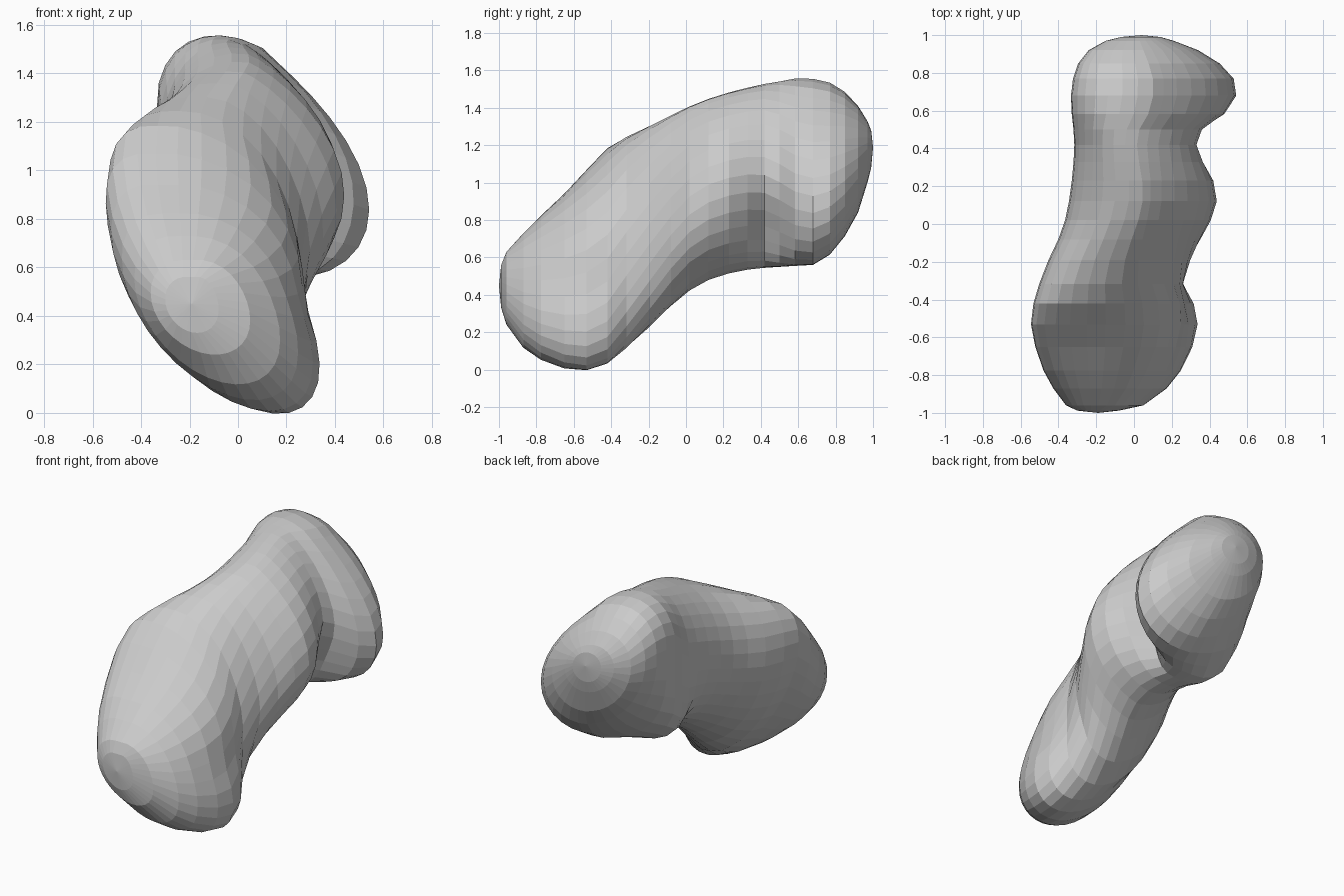
import bpy, bmesh
from math import cos, sin, pi, sqrt, exp, radians

if "Cube" in bpy.data.objects:
    bpy.data.objects.remove(bpy.data.objects["Cube"])

# Lofted stations along the body: y, (x min, x max), (z min, z max), slant
STATIONS = [
    (-.988, -.30, -.08, .33, .56, -.2), (-.96, -.36, .05, .24, .63, -.3),
    (-.87, -.43, .18, .11, .73, -.42), (-.78, -.48, .25, .05, .82, -.5),
    (-.65, -.525, .315, .002, .94, -.57), (-.53, -.55, .345, -.01, 1.07, -.62),
    (-.42, -.535, .33, .025, 1.19, -.62), (-.32, -.505, .285, .11, 1.245, -.5),
    (-.19, -.455, .31, .23, 1.305, -.36), (-.08, -.40, .355, .34, 1.36, -.25),
    (.02, -.365, .41, .425, 1.41, -.17), (.12, -.345, .445, .48, 1.45, -.14),
    (.23, -.33, .425, .515, 1.485, -.14), (.33, -.32, .375, .535, 1.51, -.15),
    (.42, -.315, .345, .545, 1.53, -.18), (.50, -.32, .37, .55, 1.545, -.28),
    (.58, -.33, .49, .555, 1.56, -.4), (.68, -.335, .55, .555, 1.56, -.45),
    (.77, -.325, .535, .61, 1.54, -.45), (.85, -.30, .46, .71, 1.49, -.42),
    (.92, -.24, .34, .84, 1.41, -.36), (.97, -.15, .21, 1.0, 1.33, -.3),
    (.99, -.07, .14, 1.08, 1.28, -.2),
]
SEGMENTS = 32


def bump(v, centre, width):
    return exp(-((v - centre) / width) ** 2)


def section(y, x0, x1, z0, z1, slant):
    """Slanted oval fitted to its bounding box, with local swellings and the fold."""
    cx, a, cz, b = (x0 + x1) / 2, (x1 - x0) / 2, (z0 + z1) / 2, (z1 - z0) / 2
    pts = []
    for i in range(SEGMENTS):
        t = 2 * pi * i / SEGMENTS
        c = cos(t)
        # side bulge and rear lobe are pointed towards the right
        point = 1 + .5 * bump(y, .12, .22) + .35 * bump(y, .7, .2)
        x = cx + a * (c ** point if c > 0 else c)
        z = cz + b * (slant * c + sqrt(1 - slant ** 2) * sin(t))
        # full lower left edge of the rear half
        low = .15 * bump(y, .56, .2) * bump(t, radians(237), radians(38))
        # full upper shoulders of the front half
        right = .10 * bump(y, -.52, .35) * bump(t, radians(70), radians(40))
        left = .012 * bump(y, -.65, .25) * bump(t, radians(150), radians(30))
        x += -.85 * low + .75 * right - .7 * left
        z += -.5 * low + .65 * right + .7 * left
        x, z = min(max(x, x0), x1), min(max(z, z0), z1)
        # fold between bulge and lobe, hollow under the bulge and above the tip
        if x > 0:
            k = min(1, x / .2)
            x -= k * .13 * bump(y, .43, .085) * bump(z, .74, .19)
            x -= k * .05 * bump(y, -.2, .13) * bump(z, .42, .17)
            x -= k * .045 * bump(y, -.5, .2) * bump(z, .45, .15)
        pts.append((x, y, z))
    return pts


# Organ body: loft the rings and close both ends with a pole
bm = bmesh.new()
rings = [[bm.verts.new(p) for p in section(*s)] for s in STATIONS]
for r, q in zip(rings, rings[1:]):
    for i in range(SEGMENTS):
        j = (i + 1) % SEGMENTS
        bm.faces.new((r[i], r[j], q[j], q[i]))
for ring, pole in ((rings[0], (-.19, -1, .45)), (rings[-1], (.04, 1, 1.19))):
    tip = bm.verts.new(pole)
    for i in range(SEGMENTS):
        bm.faces.new((ring[i], ring[(i + 1) % SEGMENTS], tip))
# Ease the creases between rings
inner = [v for r in rings[2:-3] for v in r]
bmesh.ops.smooth_vert(bm, verts=inner, factor=.35,
                      use_axis_x=True, use_axis_y=True, use_axis_z=True)
bmesh.ops.recalc_face_normals(bm, faces=bm.faces)

mesh = bpy.data.meshes.new("bean_body")
bm.to_mesh(mesh)
bm.free()
body = bpy.data.objects.new("bean_body", mesh)
bpy.context.collection.objects.link(body)
